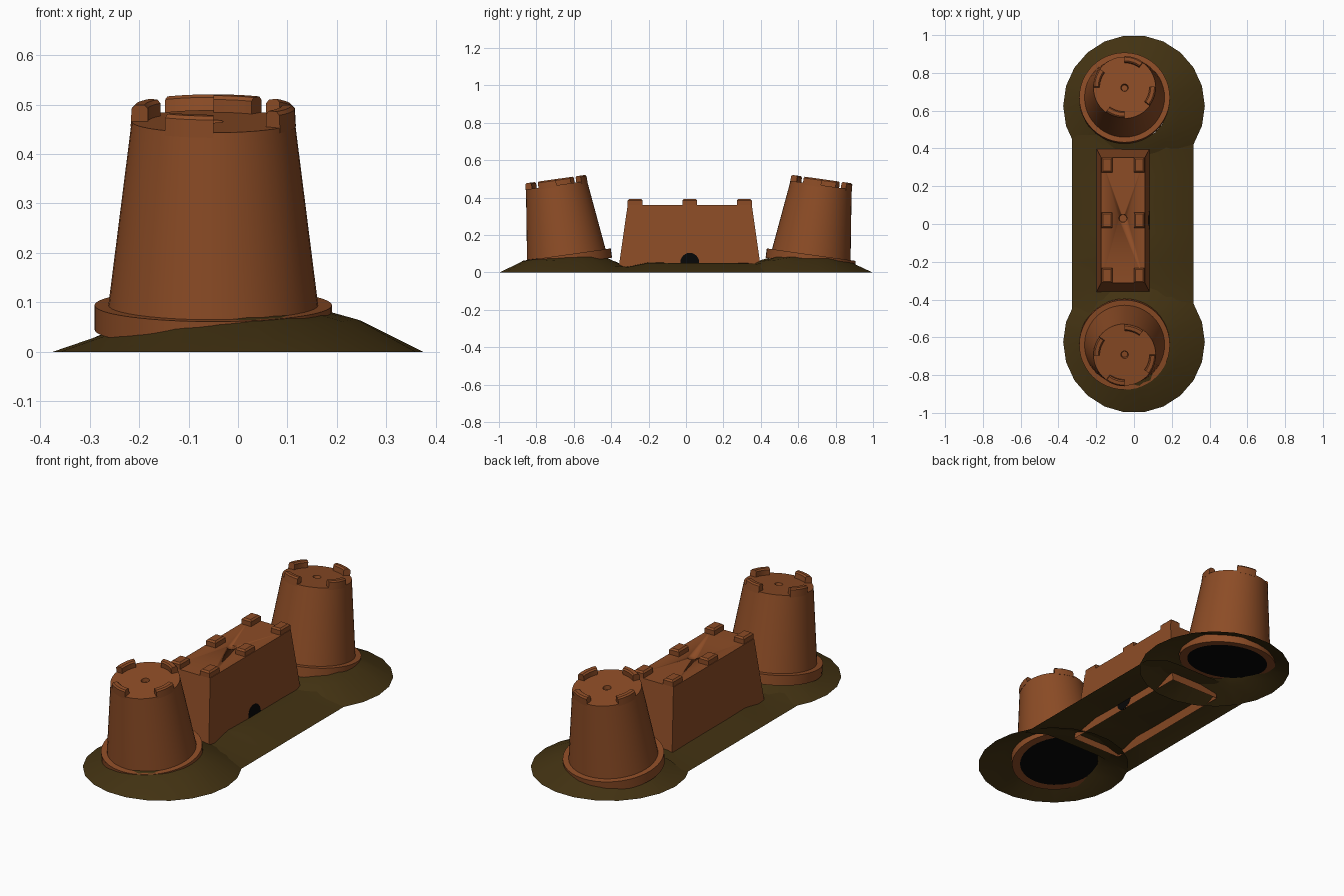
import bpy, bmesh, math, random
from mathutils import Matrix

if "Cube" in bpy.data.objects:
    bpy.data.objects.remove(bpy.data.objects["Cube"])

random.seed(4)

def material(name, rgb):
    m = bpy.data.materials.new(name)
    m.diffuse_color = (*rgb, 1)
    m.use_nodes = True
    m.node_tree.nodes["Principled BSDF"].inputs["Base Color"].default_value = m.diffuse_color
    return m

CLAY = material("clay_brown", (0.262, 0.072, 0.019))
EARTH = material("dark_earth", (0.055, 0.032, 0.006))
BLACK = material("black", (0.002, 0.002, 0.002))

def finish(name, bm, mats, matrix=None, angle=35):
    bmesh.ops.recalc_face_normals(bm, faces=bm.faces[:])
    me = bpy.data.meshes.new(name)
    bm.to_mesh(me)
    bm.free()
    for m in mats:
        me.materials.append(m)
    ob = bpy.data.objects.new(name, me)
    bpy.context.collection.objects.link(ob)
    if matrix:
        me.transform(matrix)
    bpy.ops.object.select_all(action='DESELECT')
    ob.select_set(True)
    bpy.context.view_layer.objects.active = ob
    bpy.ops.object.shade_smooth_by_angle(angle=math.radians(angle))
    return ob

def bridge(bm, rings, closed=True):
    n = len(rings[0])
    for a, b in zip(rings, rings[1:]):
        for i in range(n if closed else n - 1):
            j = (i + 1) % n
            bm.faces.new((a[i], a[j], b[j], b[i]))

def circle(bm, r, z, n, cx=0, cy=0):
    return [bm.verts.new((cx + r * math.cos(2 * math.pi * i / n),
                          cy + r * math.sin(2 * math.pi * i / n), z)) for i in range(n)]

def merlon_arc(bm, mid, half, z, h, r0=0.132, r1=0.167, n=6, ch=0.007):
    # curved block with chamfered top
    rings = []
    for i in range(n + 1):
        t = mid + half * (2 * i / n - 1)
        sec = [(r0, z - 0.01), (r1, z - 0.01), (r1 - 0.002, z + h - ch),
               (r1 - ch - 0.002, z + h), (r0 + ch, z + h), (r0, z + h - ch)]
        rings.append([bm.verts.new((r * math.cos(t), r * math.sin(t), zz)) for r, zz in sec])
    bridge(bm, rings)
    bm.faces.new(rings[0])
    bm.faces.new(rings[-1])

def tower(name, y, tilt):
    bm = bmesh.new()
    profile = [(0.2, 0), (0.24, 0), (0.24, 0.05), (0.212, 0.05), (0.165, 0.425),
               (0.02, 0.425), (0.016, 0.405)]
    rings = [circle(bm, r, z, 48) for r, z in profile]
    bridge(bm, rings)
    bm.faces.new(rings[-1])
    f = bm.faces.new(rings[0])      # dark underside
    f.material_index = 1
    for k in range(4):
        merlon_arc(bm, math.radians(72 + 90 * k), math.radians(18), 0.425, 0.033)
    m = Matrix.Translation((-0.05, y, 0.045)) @ Matrix.Rotation(math.radians(tilt), 4, 'X')
    finish(name, bm, [CLAY, BLACK], m)

tower("front_tower", -0.633, 8)
tower("back_tower", 0.663, -8)

# Round earth mounds, open below and under the towers
def mound(name, s):
    bm = bmesh.new()
    n = 22
    cy = 0.625 * s
    rings = [circle(bm, 0.375, 0, n, 0, cy),
             circle(bm, 0.25, 0.055, n, 0, cy),
             circle(bm, 0.2, 0.073, n, -0.02, cy + 0.01)]
    for ring in rings[1:]:
        for v in ring:
            v.co.z += 0.04 * v.co.x + random.uniform(-0.005, 0.005)
    bridge(bm, rings)
    finish(name, bm, [EARTH], angle=60)

mound("front_mound", -1)
mound("back_mound", 1)

# Straight earth bank beneath the wall
bm = bmesh.new()
stations = [(-0.47, 0.045), (-0.31, 0.03), (-0.2, 0.053), (-0.05, 0.05),
            (0.1, 0.05), (0.25, 0.05), (0.38, 0.048), (0.47, 0.055)]
section = [(-0.328, 0), (-0.24, 0.7), (-0.17, 1), (0.08, 1), (0.17, 0.95), (0.315, 0)]
bridge(bm, [[bm.verts.new((x, y, h * k)) for x, k in section] for y, h in stations], closed=False)
finish("earth_bank", bm, [EARTH], angle=60)

# Tapered wall with a hollow underside
CX, CY = -0.058, 0.02
bm = bmesh.new()
bmesh.ops.create_cube(bm, size=2)
for v in bm.verts:
    top = v.co.z > 0
    v.co = (CX + v.co.x * (0.116 if top else 0.143),
            CY + v.co.y * (0.332 if top else 0.383), 0.36 if top else 0.004)
base = [f for f in bm.faces if f.calc_center_median().z < 0.01]
bmesh.ops.inset_region(bm, faces=base, thickness=0.03)
for v in base[0].verts:
    v.co.z = 0.09
wall = finish("wall", bm, [CLAY])

# Small round dimple in the wall top
bm = bmesh.new()
bmesh.ops.create_cone(bm, cap_ends=True, segments=24, radius1=0.02, radius2=0.024, depth=0.05,
                      matrix=Matrix.Translation((CX, 0.03, 0.365)))
cutter = finish("dimple_cutter", bm, [CLAY])
cutter.hide_render = True
mod = wall.modifiers.new("dimple", 'BOOLEAN')
mod.operation = 'DIFFERENCE'
mod.solver = 'EXACT'
mod.object = cutter
bpy.context.view_layer.objects.active = wall
bpy.ops.object.modifier_apply(modifier=mod.name)
bpy.data.objects.remove(cutter)

# Wall battlements: three pairs with chamfered tops
bm = bmesh.new()
for y in (-0.272, 0.02, 0.312):
    for x in (-0.143, 0.027):
        vs = bmesh.ops.create_cube(bm, size=2)["verts"]
        for v in vs:
            v.co = (x + v.co.x * 0.028, y + v.co.y * 0.04, 0.37 + v.co.z * 0.022)
        edges = [e for e in {e for v in vs for e in v.link_edges}
                 if all(v.co.z > 0.38 for v in e.verts)]
        bmesh.ops.bevel(bm, geom=edges, offset=0.008, segments=1, affect='EDGES')
finish("wall_battlements", bm, [CLAY])

# Arched black doorway plate on the right side of the wall
bm = bmesh.new()
m = (Matrix.Translation((0.0795, 0.02, 0.054)) @ Matrix.Rotation(math.radians(90 - 4.3), 4, 'Y'))
bmesh.ops.create_cone(bm, cap_ends=True, segments=24, radius1=0.05, radius2=0.05,
                      depth=0.006, matrix=m)
finish("doorway", bm, [BLACK])
